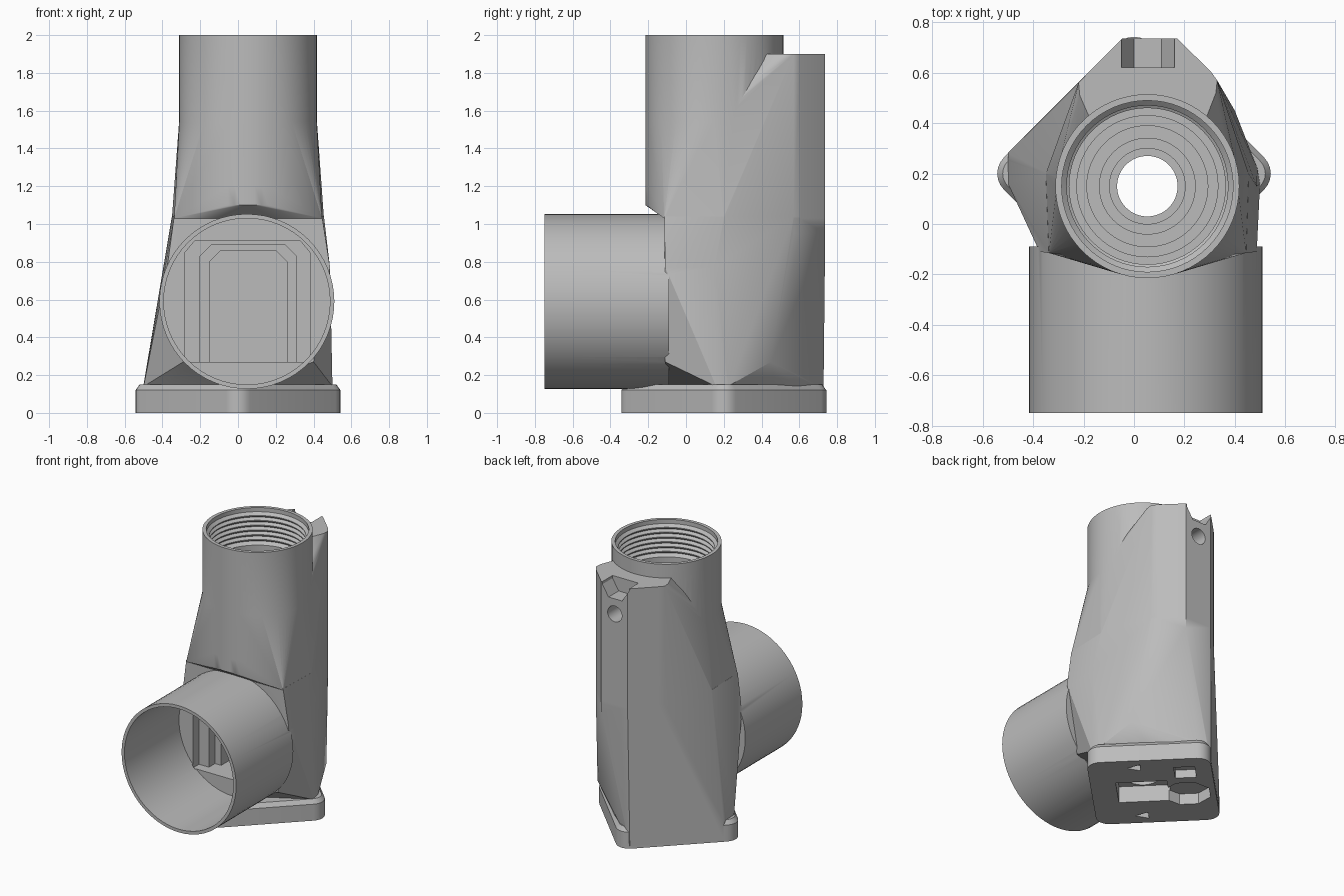
import bpy, bmesh
from math import sin, cos, pi
from mathutils import Vector, Matrix

if "Cube" in bpy.data.objects:
    bpy.data.objects.remove(bpy.data.objects["Cube"])

grey = bpy.data.materials.new("plain grey")
grey.use_nodes = True
grey.diffuse_color = (0.5, 0.5, 0.5, 1)
grey.node_tree.nodes["Principled BSDF"].inputs["Base Color"].default_value = (0.5, 0.5, 0.5, 1)

AX, AY = 0.053, 0.15     # tower axis
DX, DZ = 0.047, 0.59     # duct axis
BASE = Vector((0, 0.2, 0))


def finish(name, bm):
    bmesh.ops.recalc_face_normals(bm, faces=bm.faces)
    mesh = bpy.data.meshes.new(name)
    bm.to_mesh(mesh)
    bm.free()
    mesh.materials.append(grey)
    obj = bpy.data.objects.new(name, mesh)
    bpy.context.collection.objects.link(obj)
    return obj


def loft(name, rings, matrix=None):
    """Skin equal-length rings of points and cap both ends."""
    bm = bmesh.new()
    rows = [[bm.verts.new(p) for p in ring] for ring in rings]
    n = len(rows[0])
    for a, b in zip(rows, rows[1:]):
        for i in range(n):
            bm.faces.new((a[i], a[(i + 1) % n], b[(i + 1) % n], b[i]))
    bm.faces.new(rows[0])
    bm.faces.new(rows[-1])
    if matrix:
        bm.transform(matrix)
    return finish(name, bm)


def hull(name, points):
    bm = bmesh.new()
    for p in points:
        bm.verts.new(p)
    res = bmesh.ops.convex_hull(bm, input=bm.verts)
    spare = {v for v in res["geom_interior"] + res["geom_unused"]
             if isinstance(v, bmesh.types.BMVert)}
    bmesh.ops.delete(bm, geom=list(spare), context="VERTS")
    bmesh.ops.dissolve_limit(bm, angle_limit=0.005, verts=bm.verts, edges=bm.edges)
    return finish(name, bm)


def circle(r, z, n=64):
    return [(r * cos(2 * pi * i / n), r * sin(2 * pi * i / n), z) for i in range(n)]


def tower_ring(r, z):
    return [(x + AX, y + AY, z) for x, y, z in circle(r, z)]


def revolve(name, profile, matrix=None, n=64):
    return loft(name, [circle(r, z, n) for r, z in profile], matrix)


def along_y(x, z):
    return Matrix.Translation((x, 0, z)) @ Matrix.Rotation(-pi / 2, 4, "X")


def extrude_y(name, outline, y0, y1):
    return loft(name, [[(x, y, z) for x, z in outline] for y in (y0, y1)])


def at(points, z):
    return [(x, y, z) for x, y in points]


def combine(target, tool, operation):
    mod = target.modifiers.new("cut", "BOOLEAN")
    mod.operation, mod.solver, mod.object = operation, "EXACT", tool
    bpy.context.view_layer.objects.active = target
    bpy.ops.object.modifier_apply(modifier=mod.name)
    bpy.data.objects.remove(tool)


# Base plate: rounded square set on its corner, with a bevelled rim
def rounded_diamond(half, r, z):
    pts = []
    for k in range(4):
        centre = Vector((cos(k * pi / 2), sin(k * pi / 2), 0)) * (half - r * 2 ** 0.5)
        for j in range(7):
            a = k * pi / 2 - pi / 4 + j * pi / 12
            pts.append(BASE + centre + Vector((r * cos(a), r * sin(a), z)))
    return pts


housing = loft("housing", [rounded_diamond(0.58, 0.09, 0), rounded_diamond(0.58, 0.09, 0.12),
                           rounded_diamond(0.55, 0.07, 0.15)])

# Lower body: diamond foot growing into a box, with a round-cornered ridge at the back
ridge = [(-0.045, 0.737), (0.17, 0.737), (0.305, 0.605), (0.33, 0.57), (0.325, 0.52),
         (-0.19, 0.592), (-0.22, 0.56), (-0.215, 0.51)]
foot = [(0.5, 0.16), (0.49, 0.22), (0.04, 0.7), (-0.5, 0.16), (0.04, -0.1)]
flush_side = [(-0.055, 0.727), (-0.5, 0.282)]
waist = [(-0.375, -0.11), (0.487, -0.11), (0.487, 0.15), (-0.375, 0.15)]
shoulder = [(-0.338, -0.115), (0.445, -0.115), (0.455, 0.2), (-0.35, 0.2)]
lower = hull("lower_body", at(foot, 0.14) + at(flush_side, 0.02) + at(flush_side, 0.15)
             + at([(-0.29, -0.11), (0.4, -0.11), (0.4, 0.45)], 0.27)
             + at(waist, 0.77) + at(shoulder, 1.04) + at(ridge, 0.95) + at(ridge, 1.04))

# Upper body: box blending into the round tower, plus the ridge to its flat top
inner = [(-0.18, 0.43), (0.29, 0.43)]
upper = hull("upper_body", at(shoulder, 1.03) + at(ridge, 1.03) + at(ridge + inner, 1.9)
             + tower_ring(0.365, 1.1) + tower_ring(0.365, 1.54))

# Round tower and horizontal duct
tower = loft("tower", [tower_ring(0.365, 1.2), tower_ring(0.365, 2)])
duct = revolve("duct", [(0.463, -0.75), (0.463, -0.09)], along_y(DX, DZ))
for part in (lower, upper, tower, duct):
    combine(housing, part, "UNION")

# Duct bore
cutters = [revolve("duct_bore", [(0.44, -0.9), (0.44, -0.12)], along_y(DX, DZ))]

# Threaded tower bore with stepped seat and a through hole
thread = [(0.34, 2.1), (0.34, 1.97)]
for i in range(6):
    z = 1.96 - i * 0.035
    thread += [(0.32, z - 0.008), (0.32, z - 0.014), (0.338, z - 0.028)]
thread += [(0.31, 1.74), (0.31, 1.68), (0.28, 1.68), (0.28, 1.6), (0.24, 1.6),
           (0.24, 1.3), (0.19, 1.3), (0.19, 1.2), (0.15, 1.2), (0.15, 1.1),
           (0.12, 1.1), (0.12, -0.1)]
cutters.append(revolve("tower_bore", thread, Matrix.Translation((AX, AY, 0))))

# Chamber behind the duct: wide mouth, then two narrower arches
cutters.append(extrude_y("mouth", [(-0.28, 0.27), (0.38, 0.27), (0.38, 0.85),
                                   (0.33, 0.91), (-0.23, 0.91), (-0.28, 0.85)], -0.13, -0.05))
cutters.append(extrude_y("arch", [(-0.2, 0.27), (0.31, 0.27), (0.31, 0.83),
                                  (0.25, 0.89), (-0.14, 0.89), (-0.2, 0.83)], -0.13, 0.02))
cutters.append(extrude_y("arch_back", [(-0.15, 0.27), (0.26, 0.27), (0.26, 0.8),
                                       (0.2, 0.86), (-0.09, 0.86), (-0.15, 0.8)], -0.13, 0.46))

# Screw notch and hole at the top of the ridge
cutters.append(extrude_y("notch", [(-0.05, 1.95), (0.16, 1.95), (0.16, 1.88),
                                   (0.11, 1.8), (0.0, 1.8), (-0.05, 1.88)], 0.62, 0.8))
cutters.append(revolve("screw_hole", [(0.058, 0.56), (0.058, 0.85)], along_y(0.06, 1.69), 24))

# Pockets under the base, laid out along the plate's sides
under = Matrix.Translation(BASE) @ Matrix.Rotation(3 * pi / 4, 4, "Z")


def pocket(name, u, v, ru, rv, depth, sides, turn):
    spread = 1 / cos(pi / sides) if sides != 3 else 1
    ring = [(u + ru * spread * cos(turn + 2 * pi * i / sides),
             v + rv * spread * sin(turn + 2 * pi * i / sides)) for i in range(sides)]
    cutters.append(loft(name, [at(ring, -0.1), at(ring, depth)], under))


pocket("slot", -0.07, 0.0, 0.17, 0.13, 0.12, 4, pi / 4)
pocket("nut_pocket", 0.22, 0.05, 0.15, 0.14, 0.08, 8, pi / 8)
pocket("clip_pocket", 0.23, -0.23, 0.07, 0.07, 0.06, 4, pi / 4)
for side in (-1, 1):
    pocket("key_mark", -0.09, side * 0.315, 0.06, 0.045, 0.04, 3, pi)

for cutter in cutters:
    combine(housing, cutter, "DIFFERENCE")

# Smooth the round parts, keep facets crisp
bpy.ops.object.select_all(action="DESELECT")
housing.select_set(True)
bpy.context.view_layer.objects.active = housing
bpy.ops.object.shade_smooth_by_angle(angle=pi / 7)
